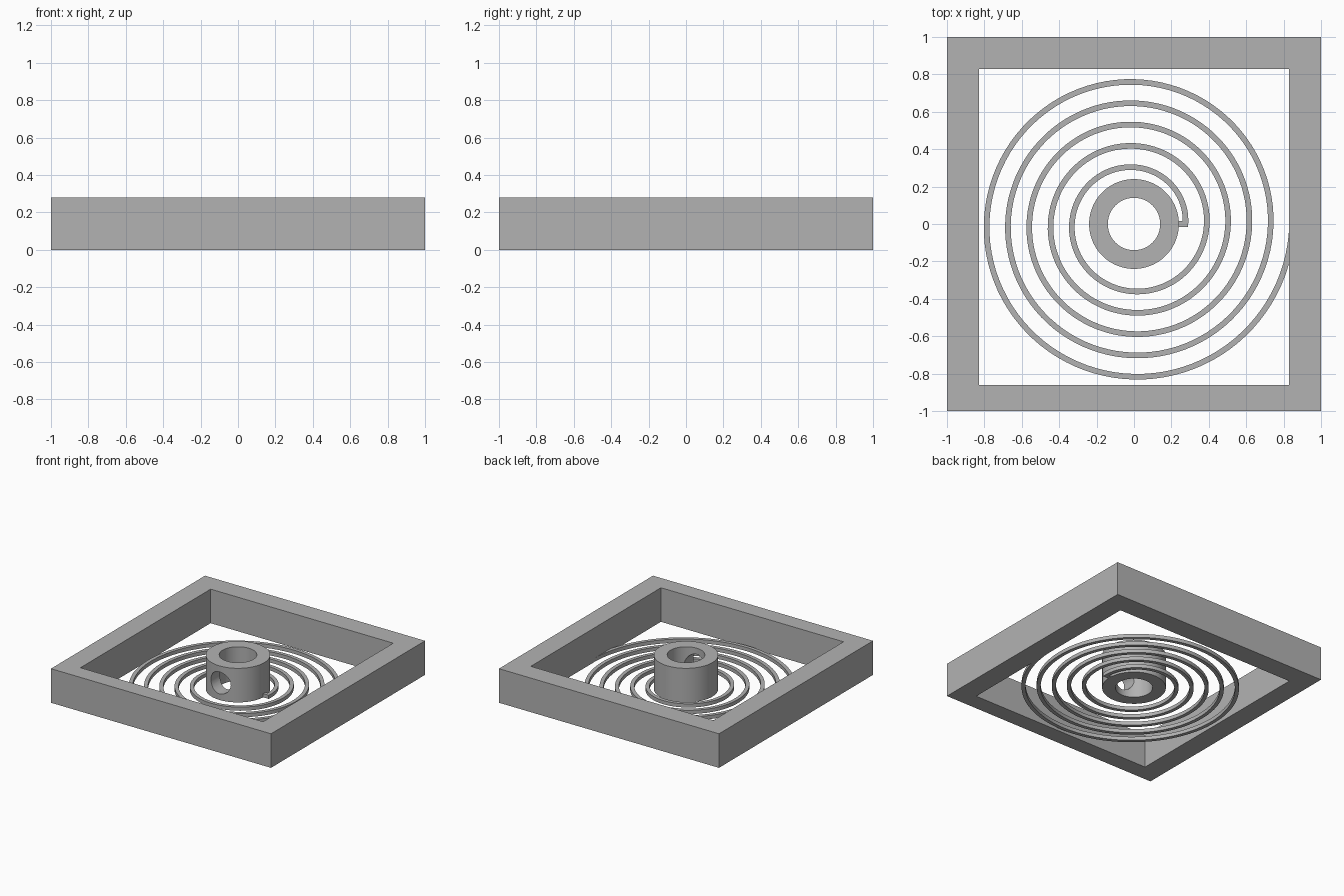
import bpy, bmesh
from math import cos, sin, pi

cube = bpy.data.objects.get("Cube")
if cube:
    bpy.data.objects.remove(cube, do_unlink=True)

HEIGHT = 0.28
WIRE = 0.03

grey = bpy.data.materials.new("plain grey")
grey.use_nodes = True
grey.diffuse_color = (0.45, 0.45, 0.45, 1)
grey.node_tree.nodes["Principled BSDF"].inputs["Base Color"].default_value = grey.diffuse_color


def make_object(name, bm, smooth=False):
    bmesh.ops.recalc_face_normals(bm, faces=bm.faces)
    mesh = bpy.data.meshes.new(name)
    bm.to_mesh(mesh)
    bm.free()
    mesh.materials.append(grey)
    obj = bpy.data.objects.new(name, mesh)
    bpy.context.collection.objects.link(obj)
    if smooth:
        shade(obj)
    return obj


def shade(obj):
    bpy.ops.object.select_all(action='DESELECT')
    obj.select_set(True)
    bpy.context.view_layer.objects.active = obj
    bpy.ops.object.shade_smooth_by_angle(angle=pi / 6)


def band(outer, inner, height, closed=True):
    """Solid strip between two matching outlines, standing on the ground."""
    bm = bmesh.new()
    rings = [[bm.verts.new((a[0], a[1], 0)), bm.verts.new((b[0], b[1], 0)),
              bm.verts.new((b[0], b[1], height)), bm.verts.new((a[0], a[1], height))]
             for a, b in zip(outer, inner)]
    for i in range(len(rings) - (0 if closed else 1)):
        p, q = rings[i], rings[(i + 1) % len(rings)]
        for k in range(4):
            n = (k + 1) % 4
            bm.faces.new((p[k], p[n], q[n], q[k]))
    if not closed:
        bm.faces.new(rings[0])
        bm.faces.new(rings[-1])
    return bm


def rectangle(x0, x1, y0, y1):
    return [(x0, y0), (x1, y0), (x1, y1), (x0, y1)]


def circle(r, n=96):
    return [(r * cos(2 * pi * i / n), r * sin(2 * pi * i / n)) for i in range(n)]


def spiral(start, pitch, turns, per_turn=96):
    points = []
    for i in range(turns * per_turn + 1):
        t = i / per_turn
        r = start + pitch * t
        points.append((r * cos(2 * pi * t), r * sin(2 * pi * t)))
    return points


# Square frame, with a wider front bar
make_object("frame", band(rectangle(-1, 1, -1, 1),
                          rectangle(-0.83, 0.83, -0.86, 0.83), HEIGHT))

# Hub tube with a round hole through its front wall
hub = make_object("hub", band(circle(0.24), circle(0.14), HEIGHT))
bpy.ops.mesh.primitive_cylinder_add(vertices=48, radius=0.09, depth=0.4,
                                    location=(0, -0.2, HEIGHT / 2),
                                    rotation=(pi / 2, 0, 0))
cutter = bpy.context.object
cutter.name = "hub_hole_cutter"
cutter.data.materials.append(grey)
cut = hub.modifiers.new("front hole", 'BOOLEAN')
cut.object = cutter
cut.operation = 'DIFFERENCE'
cut.solver = 'EXACT'
bpy.context.view_layer.objects.active = hub
bpy.ops.object.modifier_apply(modifier=cut.name)
bpy.data.objects.remove(cutter, do_unlink=True)
shade(hub)

# Flat spiral spring from hub to frame
PITCH, TURNS, START = 0.114, 5, 0.275
make_object("spiral_spring",
            band(spiral(START + WIRE / 2, PITCH, TURNS),
                 spiral(START - WIRE / 2, PITCH, TURNS), WIRE, closed=False), smooth=True)

# Short tab joining the spring to the hub
bpy.ops.mesh.primitive_cube_add(size=1, location=(0.26, 0, WIRE / 2))
tab = bpy.context.object
tab.name = "spring_tab"
tab.scale = (0.06, WIRE, WIRE)
tab.data.materials.append(grey)
